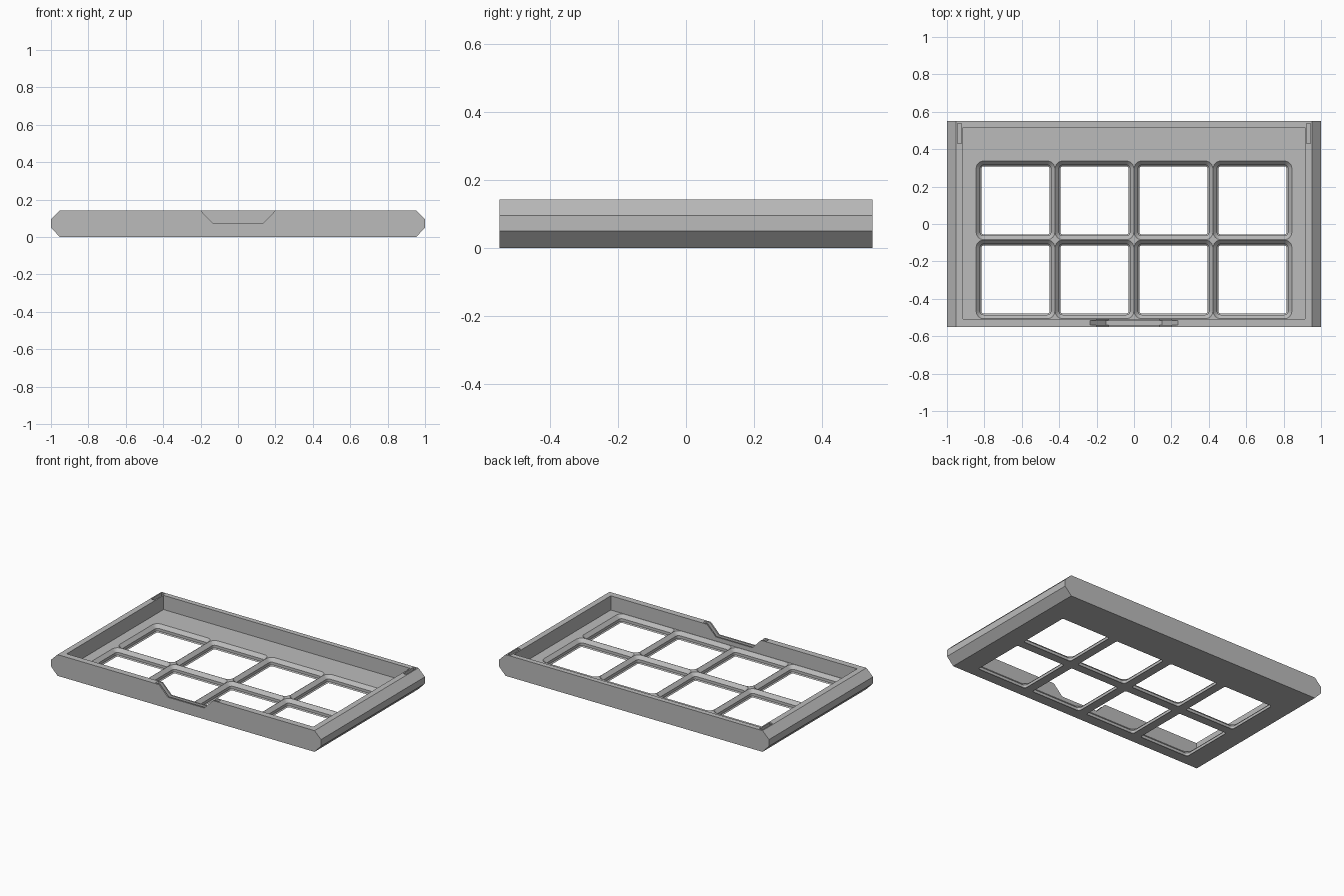
import bpy
import bmesh
import math

cube = bpy.data.objects.get("Cube")
if cube:
    bpy.data.objects.remove(cube, do_unlink=True)

HEIGHT, HALF_DEPTH, FLOOR = 0.142, 0.55, 0.047
PITCH = 0.4225

grey = bpy.data.materials.new("plain_grey")
grey.use_nodes = True
grey.diffuse_color = (0.5, 0.5, 0.5, 1)
grey.node_tree.nodes["Principled BSDF"].inputs["Base Color"].default_value = (0.5, 0.5, 0.5, 1)


def loft(bm, rings):
    """Skin a closed solid through matching rings of points."""
    loops = [[bm.verts.new(p) for p in ring] for ring in rings]
    n = len(loops[0])
    for a, b in zip(loops, loops[1:]):
        for i in range(n):
            j = (i + 1) % n
            bm.faces.new((a[i], a[j], b[j], b[i]))
    bm.faces.new(loops[0][::-1])
    bm.faces.new(loops[-1])


def prism_y(bm, profile, y0, y1):
    loft(bm, [[(x, y, z) for x, z in profile] for y in (y0, y1)])


def box(bm, x0, x1, y0, y1, z0, z1):
    prism_y(bm, [(x0, z0), (x1, z0), (x1, z1), (x0, z1)], y0, y1)


def rounded_rect(cx, cy, half, radius, z, steps=6):
    ring = []
    for corner in range(4):
        mid = math.radians(45 + 90 * corner)
        ox = cx + math.copysign(half - radius, math.cos(mid))
        oy = cy + math.copysign(half - radius, math.sin(mid))
        for s in range(steps + 1):
            a = math.radians(90 * (corner + s / steps))
            ring.append((ox + radius * math.cos(a), oy + radius * math.sin(a), z))
    return ring


def make_object(name, bm):
    bmesh.ops.recalc_face_normals(bm, faces=bm.faces[:])
    mesh = bpy.data.meshes.new(name)
    bm.to_mesh(mesh)
    bm.free()
    mesh.materials.append(grey)
    obj = bpy.data.objects.new(name, mesh)
    bpy.context.collection.objects.link(obj)
    return obj


def carve(target, bm):
    """Subtract a solid from the target and discard the cutter."""
    cutter = make_object("cutter", bm)
    cutter.hide_render = True
    mod = target.modifiers.new("carve", 'BOOLEAN')
    mod.operation = 'DIFFERENCE'
    mod.solver = 'EXACT'
    mod.object = cutter
    bpy.context.view_layer.objects.active = target
    bpy.ops.object.modifier_apply(modifier=mod.name)
    bpy.data.objects.remove(cutter, do_unlink=True)


# Tray body: hexagonal section with chamfered left and right edges
bm = bmesh.new()
prism_y(bm, [(-0.952, 0), (0.952, 0), (1, 0.05), (1, 0.095),
             (0.952, HEIGHT), (-0.952, HEIGHT), (-1, 0.095), (-1, 0.05)],
        -HALF_DEPTH, HALF_DEPTH)
tray = make_object("grid_tray", bm)

# Open cavity above the floor
bm = bmesh.new()
box(bm, -0.913, 0.913, -0.508, 0.516, FLOOR, HEIGHT + 0.1)
carve(tray, bm)

# Eight stepped, rounded windows through the floor
bm = bmesh.new()
steps = [(-0.02, 0.029), (0, 0.029), (0.007, 0.022), (0.025, 0.022),
         (FLOOR, 0.001), (FLOOR + 0.02, 0.001)]
for col in range(4):
    for row in range(2):
        cx = (col - 1.5) * PITCH
        cy = -0.296 + row * PITCH
        loft(bm, [rounded_rect(cx, cy, PITCH / 2 - inset, 0.041 - inset, z)
                  for z, inset in steps])
carve(tray, bm)


def trapezoid(top, bottom, z):
    """Tapered opening that continues straight up past the rim."""
    return [(-bottom, z), (bottom, z), (top, HEIGHT), (top, HEIGHT + 0.05),
            (-top, HEIGHT + 0.05), (-top, HEIGHT)]


# Finger notch through the front wall
bm = bmesh.new()
prism_y(bm, trapezoid(0.2, 0.135, 0.075), -0.6, -0.48)
carve(tray, bm)

# Label slot inside the front wall, and small slots at the rear corners
bm = bmesh.new()
prism_y(bm, trapezoid(0.235, 0.15, 0.058), -0.54, -0.516)
for side in (-1, 1):
    x = side * 0.933
    box(bm, x - 0.011, x + 0.011, 0.43, 0.538, 0.09, HEIGHT + 0.05)
carve(tray, bm)
